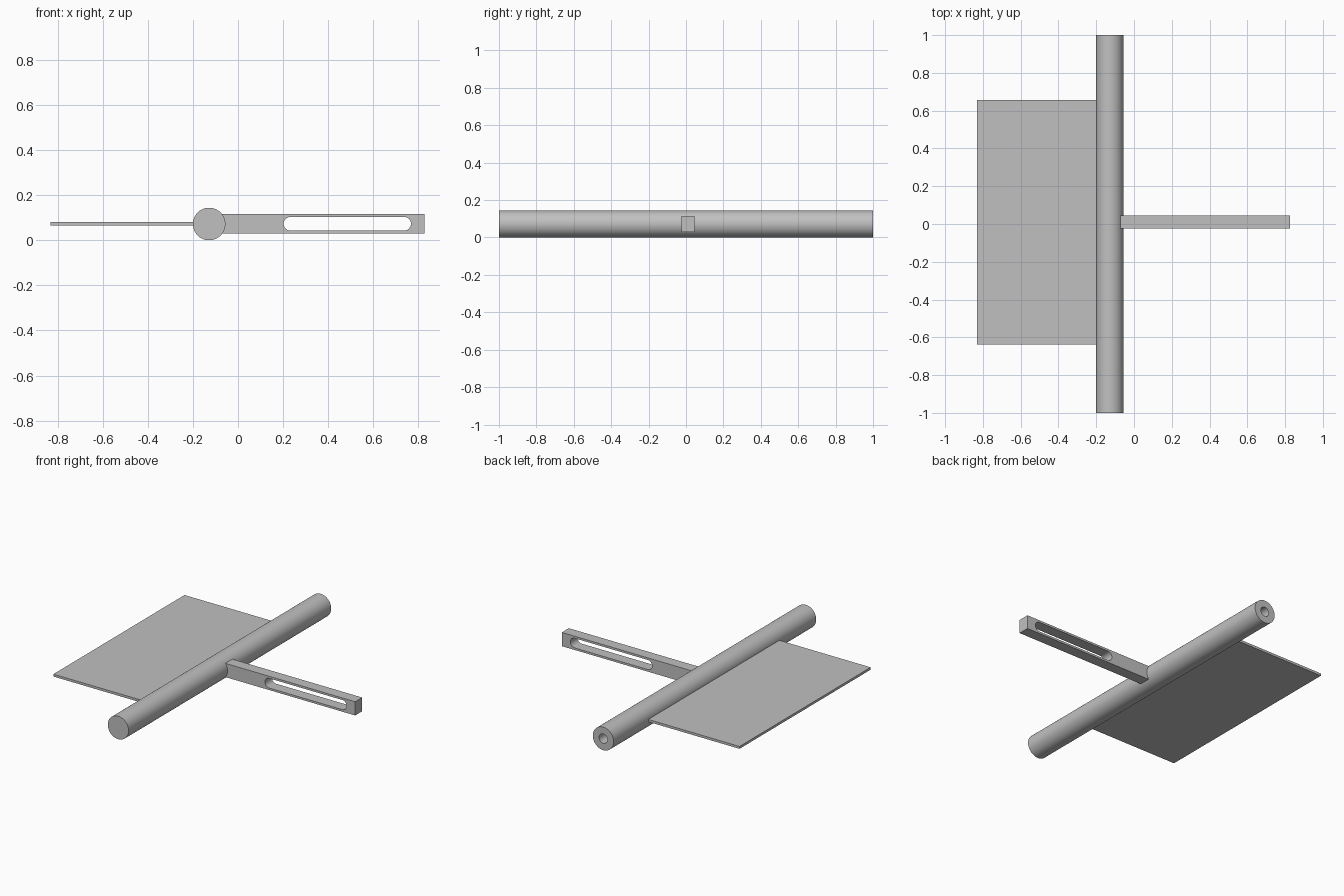
import bpy
import bmesh
from math import pi, cos, sin, radians
from mathutils import Vector, Matrix

cube = bpy.data.objects.get("Cube")
if cube:
    bpy.data.objects.remove(cube, do_unlink=True)

ROD_X, AXIS_Z, ROD_R = -0.128, 0.072, 0.072
GREY = (0.53, 0.53, 0.53, 1)

grey = bpy.data.materials.new("plain_grey")
grey.use_nodes = True
grey.diffuse_color = GREY
grey.node_tree.nodes["Principled BSDF"].inputs["Base Color"].default_value = GREY


def select_only(obj):
    bpy.ops.object.select_all(action="DESELECT")
    obj.select_set(True)
    bpy.context.view_layer.objects.active = obj


def add_object(name, data):
    obj = bpy.data.objects.new(name, data)
    bpy.context.collection.objects.link(obj)
    data.materials.append(grey)
    return obj


def mesh_object(name, bm):
    bmesh.ops.recalc_face_normals(bm, faces=bm.faces[:])
    mesh = bpy.data.meshes.new(name)
    bm.to_mesh(mesh)
    bm.free()
    return add_object(name, mesh)


# Rod: a turned profile (radius, y) with a blind bore in the back end
bore_r, bore_floor = 0.029, 0.6
profile = [(0, -1), (ROD_R, -1), (ROD_R, 1), (bore_r, 1), (bore_r, bore_floor), (0, bore_floor)]
bm = bmesh.new()
verts = [bm.verts.new((r, y, 0)) for r, y in profile]
edges = [bm.edges.new(pair) for pair in zip(verts, verts[1:])]
bmesh.ops.spin(bm, geom=verts + edges, cent=(0, 0, 0), axis=(0, 1, 0),
               angle=2 * pi, steps=64, use_duplicate=False)
bmesh.ops.remove_doubles(bm, verts=bm.verts[:], dist=0.0001)
rod = mesh_object("rod", bm)
rod.location = (ROD_X, 0, AXIS_Z)
select_only(rod)
bpy.ops.object.shade_smooth_by_angle(angle=radians(30))

# Flat plate on the right side of the rod
low, high = Vector((-0.83, -0.637, 0.065)), Vector((-0.18, 0.657, 0.08))
bm = bmesh.new()
bmesh.ops.create_cube(bm, size=1, matrix=Matrix.Translation((low + high) / 2)
                      @ Matrix.Diagonal((high - low).to_4d()))
mesh_object("flat_plate", bm)

# Slotted arm: rectangle and rounded slot outlines, extruded across y
arm = [(-0.09, 0.03), (0.826, 0.03), (0.826, 0.116), (-0.09, 0.116)]
slot_r, slot_z, steps = 0.03, 0.073, 16
slot = []
for centre, start in ((0.737, -pi / 2), (0.232, pi / 2)):
    for i in range(steps + 1):
        a = start + pi * i / steps
        slot.append((centre + slot_r * cos(a), slot_z + slot_r * sin(a)))

curve = bpy.data.curves.new("slotted_arm", "CURVE")
curve.dimensions = "2D"
curve.fill_mode = "BOTH"
curve.extrude = 0.0345
for outline in (arm, slot):
    spline = curve.splines.new("POLY")
    spline.points.add(len(outline) - 1)
    for point, (x, z) in zip(spline.points, outline):
        point.co = (x, z, 0, 1)
    spline.use_cyclic_u = True
slotted_arm = add_object("slotted_arm", curve)
slotted_arm.rotation_euler.x = pi / 2
slotted_arm.location.y = 0.0115
select_only(slotted_arm)
bpy.ops.object.convert(target="MESH")
slotted_arm = bpy.context.object

# Weld the arm's walls and caps so only its true corners stay sharp
bm = bmesh.new()
bm.from_mesh(slotted_arm.data)
bmesh.ops.remove_doubles(bm, verts=bm.verts[:], dist=0.0001)
bmesh.ops.recalc_face_normals(bm, faces=bm.faces[:])
bm.to_mesh(slotted_arm.data)
bm.free()
bpy.ops.object.shade_smooth_by_angle(angle=radians(30))
